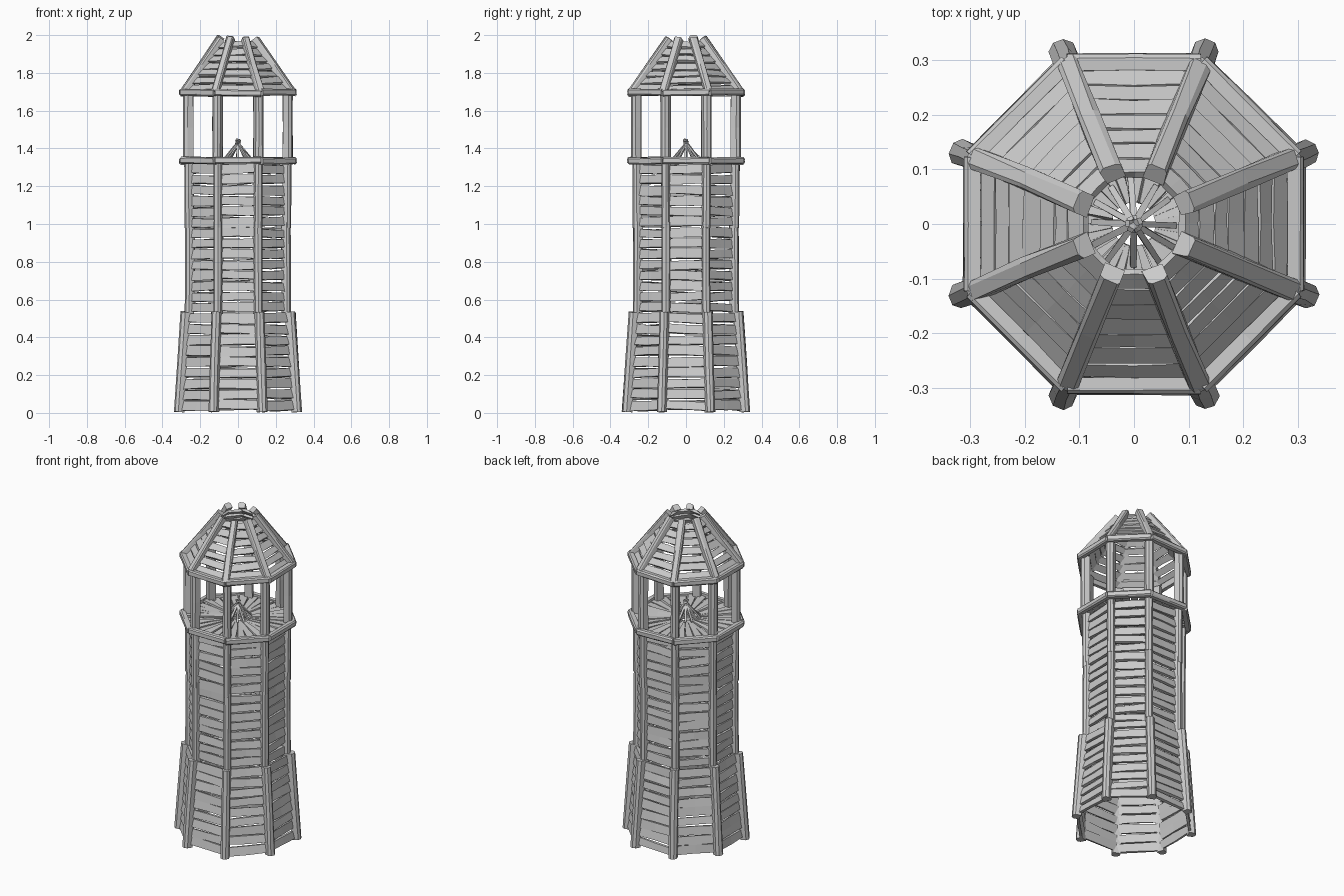
import bpy, bmesh, math, random
from mathutils import Vector

if "Cube" in bpy.data.objects:
    bpy.data.objects.remove(bpy.data.objects["Cube"])

random.seed(7)
N = 8


def corner(k, r, z):
    a = math.radians(22.5 + 45 * k)
    return Vector((r * math.cos(a), r * math.sin(a), z))


def jit(s):
    return random.uniform(-s, s)


def beam(bm, a, b, w, t, normal, rough=0.003, chamfer=0.0, taper=1.0, cuts=2):
    """Hand-hewn board from a to b: w across, t along normal, slightly uneven."""
    d = (b - a).normalized()
    side = d.cross(normal).normalized()
    up = side.cross(d).normalized()
    h, q = w / 2, t / 2
    if chamfer:
        c = chamfer
        prof = [(-h, -q), (h, -q), (h, q - c), (h - c, q), (c - h, q), (-h, q - c)]
    else:
        prof = [(-h, -q), (h, -q), (h, q), (-h, q)]
    rings = []
    for i in range(cuts + 1):
        f = i / cuts
        s = taper + (1 - taper) * f
        p = a.lerp(b, f)
        rings.append([bm.verts.new(p + side * (x * s + jit(rough)) + up * (y + jit(rough * 0.5))
                                   + d * jit(rough * 0.5)) for x, y in prof])
    n = len(prof)
    for r0, r1 in zip(rings, rings[1:]):
        for j in range(n):
            bm.faces.new((r0[j], r0[(j + 1) % n], r1[(j + 1) % n], r1[j]))
    bm.faces.new(rings[0][::-1])
    bm.faces.new(rings[-1])


def finish(bm, name):
    bmesh.ops.recalc_face_normals(bm, faces=bm.faces)
    me = bpy.data.meshes.new(name)
    bm.to_mesh(me)
    bm.free()
    bpy.context.collection.objects.link(bpy.data.objects.new(name, me))


def posts(name, z0, r0, z1, r1, w):
    bm = bmesh.new()
    for k in range(N):
        beam(bm, corner(k, r0, z0), corner(k, r1, z1 + jit(0.004)), w, w,
             corner(k, 1, 0), 0.002, w * 0.28)
    finish(bm, name)


def slats(name, z0, r0, z1, r1, rows, cover, thick, lean):
    """Rows of uneven boards filling the eight panels between corner lines."""
    bm = bmesh.new()
    for k in range(N):
        mid = math.radians(45 * (k + 1))
        out = Vector((math.cos(mid), math.sin(mid), 0))
        slope = math.atan2(r0 - r1, z1 - z0)
        length = math.hypot((r0 - r1) * math.cos(math.pi / 8), z1 - z0) / rows
        for i in range(rows):
            f = (i + 0.5) / rows
            r, z = r0 + (r1 - r0) * f, z0 + (z1 - z0) * f
            tilt = slope + lean + jit(0.06)
            nrm = out * math.cos(tilt) + Vector((0, 0, math.sin(tilt)))
            beam(bm, corner(k, r, z + jit(0.006)), corner(k + 1, r, z + jit(0.006)),
                 length * (cover + jit(0.08)), thick, nrm, 0.003)
    finish(bm, name)


# Corner posts, in four stages
posts("lower_post", 0.005, 0.340, 0.535, 0.302, 0.046)
posts("middle_post", 0.50, 0.280, 1.01, 0.277, 0.042)
posts("upper_post", 0.98, 0.281, 1.34, 0.284, 0.040)
posts("lookout_post", 1.33, 0.288, 1.69, 0.288, 0.045)

# Wall boards
slats("lower_wall_boards", 0.01, 0.328, 0.53, 0.288, 9, 0.84, 0.016, 0.12)
slats("upper_wall_boards", 0.53, 0.272, 1.32, 0.272, 14, 0.82, 0.016, 0.12)

# Rails round the lookout, below and above the opening
for name, z in (("floor_rail", 1.335), ("eave_rail", 1.695)):
    bm = bmesh.new()
    for k in range(N):
        a, b = corner(k, 0.320, z + jit(0.004)), corner(k + 1, 0.320, z + jit(0.004))
        n = (a + b) / 2
        n.z = 0
        beam(bm, a, b, 0.036, 0.030, n, 0.002, 0.007)
    finish(bm, name)

# Roof rafters and boards, open at the peak
bm = bmesh.new()
for k in range(N):
    a = corner(k, 0.315, 1.695)
    b = corner(k, 0.100, 1.983 + jit(0.008))
    n = corner(k, 0.29, 0.215)
    beam(bm, a, b, 0.040, 0.036, n, 0.003, 0.007)
finish(bm, "roof_rafter")
slats("roof_boards", 1.70, 0.300, 1.965, 0.095, 7, 0.80, 0.014, 0.10)

# Radial floor planks
bm = bmesh.new()
planks = 32
for i in range(planks):
    ang = 2 * math.pi * (i + 0.5) / planks
    off = (ang + math.pi / 8) % (math.pi / 4) - math.pi / 8
    rim = 0.278 / math.cos(off)
    d = Vector((math.cos(ang), math.sin(ang), 0))
    z = 1.335 + jit(0.006)
    beam(bm, d * 0.04 + Vector((0, 0, z)), d * rim + Vector((0, 0, z)),
         0.048, 0.012, Vector((jit(0.1), jit(0.1), 1)), 0.003, taper=0.2)
finish(bm, "floor_plank")

# Stacked firewood at the middle of the floor
bm = bmesh.new()
for i in range(12):
    ang = 2 * math.pi * i / 12 + jit(0.12)
    d = Vector((math.cos(ang), math.sin(ang), 0))
    beam(bm, d * (0.080 + jit(0.008)) + Vector((0, 0, 1.343)),
         d * -0.012 + Vector((0, 0, 1.437 + jit(0.012))),
         0.011, 0.010, d + Vector((0, 0, 1)), 0.001)
finish(bm, "firewood_stick")
